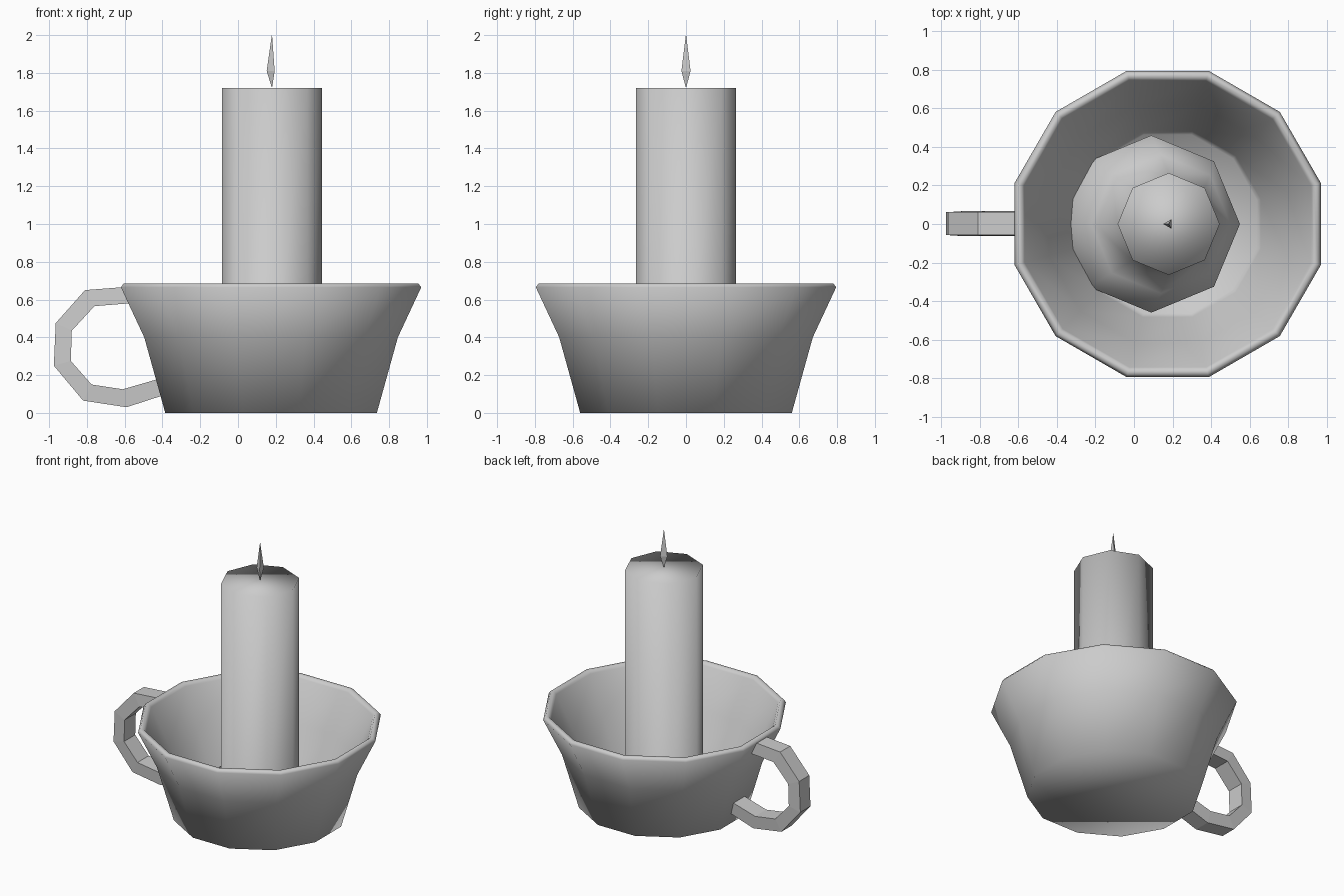
import bpy, math

if "Cube" in bpy.data.objects:
    bpy.data.objects.remove(bpy.data.objects["Cube"])


def add_mesh(name, verts, faces, smooth):
    me = bpy.data.meshes.new(name)
    me.from_pydata(verts, [], faces)
    me.polygons.foreach_set("use_smooth", [smooth] * len(faces))
    me.update()
    ob = bpy.data.objects.new(name, me)
    bpy.context.collection.objects.link(ob)
    return ob


def loft(name, rings, sides, start=0.0, smooth=True):
    """Stack of regular rings (radius, z, centre x), capped at both ends."""
    verts, faces = [], []
    for r, z, cx in rings:
        for i in range(sides):
            a = start + 2 * math.pi * i / sides
            verts.append((cx + r * math.cos(a), r * math.sin(a), z))
    for k in range(len(rings) - 1):
        for i in range(sides):
            j = (i + 1) % sides
            a, b = k * sides, (k + 1) * sides
            faces.append((a + i, a + j, b + j, b + i))
    faces.append(tuple(reversed(range(sides))))
    last = (len(rings) - 1) * sides
    faces.append(tuple(range(last, last + sides)))
    return add_mesh(name, verts, faces, smooth)


CX = 0.175

# Twelve-sided bowl: outside wall, rounded rim, inside wall, floor
bowl = [(0.58, 0.0), (0.695, 0.4), (0.823, 0.665), (0.808, 0.685),
        (0.785, 0.685), (0.77, 0.665), (0.64, 0.4), (0.50, 0.1), (0.48, 0.06)]
loft("bowl", [(r, z, CX) for r, z in bowl], 12, math.radians(15))

# Eight-sided candle with a spread of wax at its foot
loft("candle", [(0.46, 0.06, 0.09), (0.46, 0.12, 0.09), (0.36, 0.2, 0.14),
                (0.265, 0.32, 0.18), (0.265, 1.72, 0.18)], 8)

# Three-sided flame
loft("flame", [(0.002, 1.725, 0.18), (0.028, 1.81, 0.18), (0.001, 2.0, 0.18)],
     3, math.pi, smooth=False)

# Handle: outer and inner outline in the xz plane, given a width along y
outer = [(-0.59, 0.667), (-0.81, 0.65), (-0.965, 0.475), (-0.975, 0.25),
         (-0.82, 0.065), (-0.59, 0.03), (-0.405, 0.09)]
inner = [(-0.575, 0.58), (-0.76, 0.565), (-0.88, 0.435), (-0.885, 0.275),
         (-0.775, 0.15), (-0.61, 0.125), (-0.42, 0.18)]
verts, faces = [], []
for (ox, oz), (ix, iz) in zip(outer, inner):
    verts += [(ox, -0.057, oz), (ox, 0.061, oz), (ix, 0.067, iz), (ix, -0.063, iz)]
for k in range(len(outer) - 1):
    a, b = 4 * k, 4 * k + 4
    for i in range(4):
        j = (i + 1) % 4
        faces.append((a + i, b + i, b + j, a + j))
n = len(verts)
faces += [(0, 1, 2, 3), (n - 1, n - 2, n - 3, n - 4)]
add_mesh("handle", verts, faces, False)
